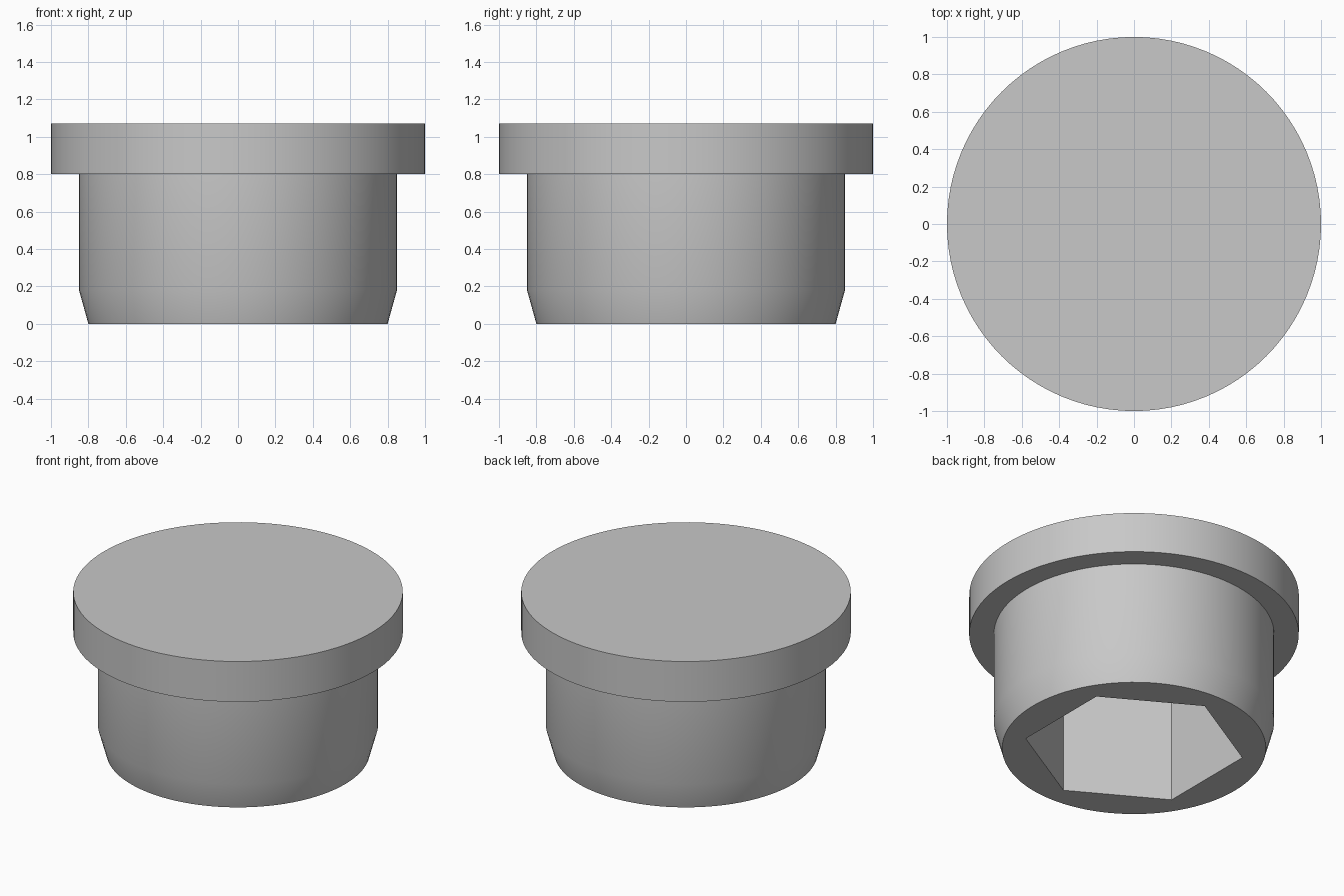
import bpy
import bmesh
from math import cos, sin, pi, radians

cube = bpy.data.objects.get("Cube")
if cube:
    bpy.data.objects.remove(cube, do_unlink=True)

SEGMENTS = 96
SOCKET_RADIUS = 0.667
SOCKET_DEPTH = 0.80

# One plain grey for the whole plug
grey = bpy.data.materials.new("plain_grey")
grey.use_nodes = True
colour = (0.58, 0.58, 0.58, 1)
grey.diffuse_color = colour
grey.node_tree.nodes["Principled BSDF"].inputs["Base Color"].default_value = colour


def stacked_solid(name, levels, sides, turn=0.0):
    """Closed solid made of regular rings, given as (radius, height) from the bottom up."""
    bm = bmesh.new()
    rings = [[bm.verts.new((r * cos(turn + 2 * pi * i / sides),
                            r * sin(turn + 2 * pi * i / sides), z))
              for i in range(sides)] for r, z in levels]
    for low, high in zip(rings, rings[1:]):
        for i in range(sides):
            j = (i + 1) % sides
            bm.faces.new((low[i], low[j], high[j], high[i]))
    bm.faces.new(rings[0][::-1])
    bm.faces.new(rings[-1])
    mesh = bpy.data.meshes.new(name)
    bm.to_mesh(mesh)
    bm.free()
    mesh.materials.append(grey)
    obj = bpy.data.objects.new(name, mesh)
    bpy.context.collection.objects.link(obj)
    return obj


# Plug: tapered tip, straight shank, wide flange
plug = stacked_solid("flanged_plug", [(0.80, 0), (0.85, 0.18), (0.85, 0.80),
                                      (1.0, 0.80), (1.0, 1.07)], SEGMENTS)

# Hexagonal socket cut up into the underside
cutter = stacked_solid("socket_cutter", [(SOCKET_RADIUS, -0.2),
                                         (SOCKET_RADIUS, SOCKET_DEPTH)], 6, radians(30))
cutter.hide_render = True
socket = plug.modifiers.new("hex_socket", "BOOLEAN")
socket.operation = "DIFFERENCE"
socket.solver = "EXACT"
socket.object = cutter

bpy.ops.object.select_all(action="DESELECT")
plug.select_set(True)
bpy.context.view_layer.objects.active = plug
bpy.ops.object.modifier_apply(modifier=socket.name)
bpy.data.objects.remove(cutter, do_unlink=True)

# Round walls smooth, rims and socket crisp
bpy.ops.object.shade_smooth_by_angle(angle=radians(30))
